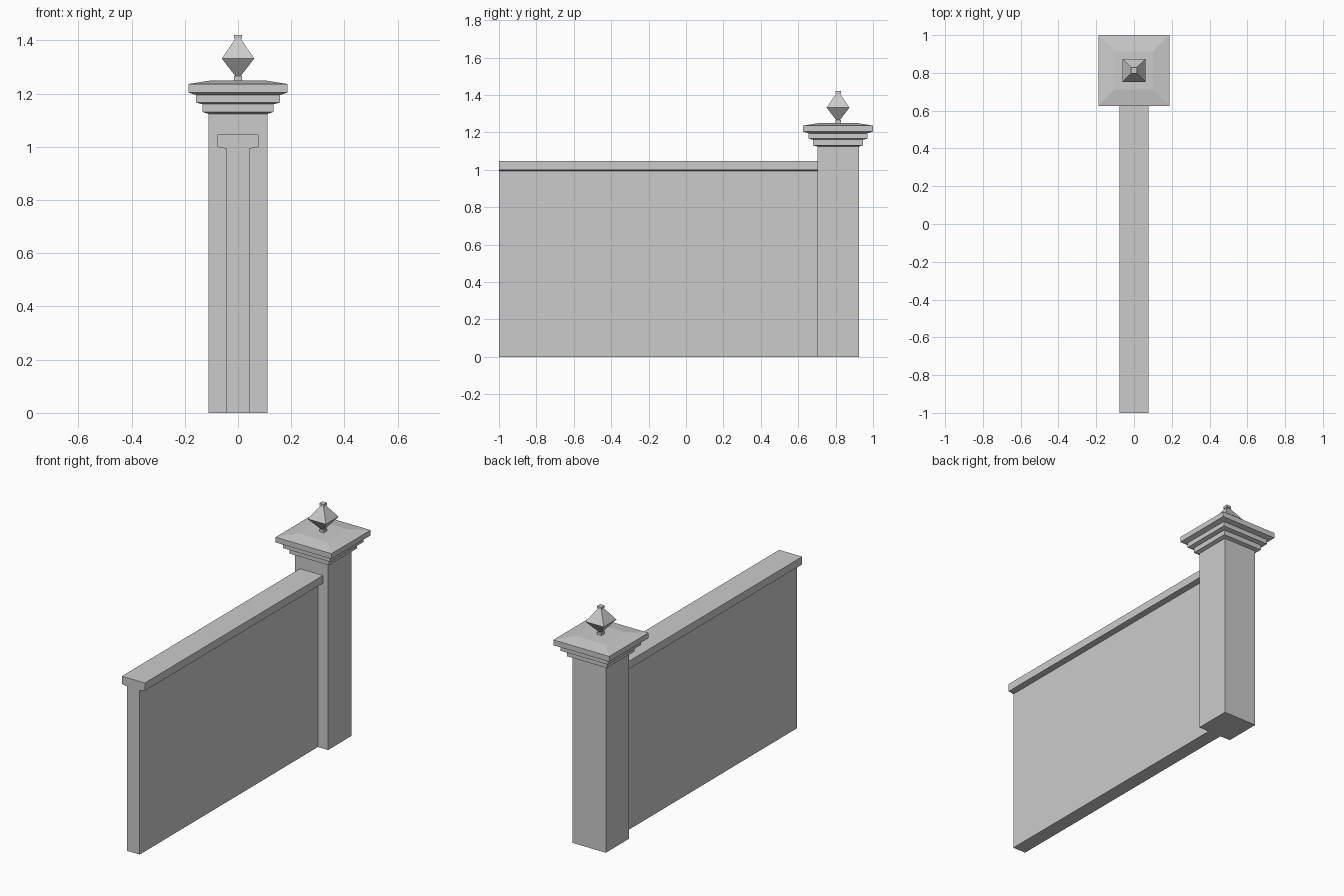
import bpy
import bmesh

cube = bpy.data.objects.get("Cube")
if cube:
    bpy.data.objects.remove(cube, do_unlink=True)

stone = bpy.data.materials.new("grey_stone")
stone.use_nodes = True
grey = (0.6, 0.6, 0.6, 1)
stone.diffuse_color = grey
stone.node_tree.nodes["Principled BSDF"].inputs["Base Color"].default_value = grey

PILLAR_Y = 0.813


def loft(name, rings):
    """Closed solid through rectangular rings (half_x, y_min, y_max, z)."""
    bm = bmesh.new()
    loops = [[bm.verts.new(p) for p in
              ((-h, a, z), (h, a, z), (h, b, z), (-h, b, z))]
             for h, a, b, z in rings]
    bm.faces.new(loops[0][::-1])
    bm.faces.new(loops[-1])
    for low, high in zip(loops, loops[1:]):
        for i in range(4):
            j = (i + 1) % 4
            bm.faces.new((low[i], low[j], high[j], high[i]))
    bmesh.ops.recalc_face_normals(bm, faces=bm.faces)
    mesh = bpy.data.meshes.new(name)
    bm.to_mesh(mesh)
    bm.free()
    mesh.materials.append(stone)
    obj = bpy.data.objects.new(name, mesh)
    bpy.context.collection.objects.link(obj)
    return obj


def square_loft(name, profile):
    """Square-section solid on the pillar axis from (half_width, z) points."""
    return loft(name, [(h, PILLAR_Y - h, PILLAR_Y + h, z) for h, z in profile])


# Wall panel and its overhanging coping
WALL_END = 0.705
loft("wall", [(0.043, -1, WALL_END, 0), (0.043, -1, WALL_END, 0.995)])
loft("wall_coping", [(0.043, -1, WALL_END, 0.993), (0.077, -1, WALL_END, 0.999),
                     (0.077, -1, WALL_END, 1.046)])

# Pillar with stepped cap
square_loft("pillar", [(0.111, 0), (0.111, 1.126)])
square_loft("pillar_cap", [
    (0.111, 1.124), (0.133, 1.131), (0.133, 1.161),
    (0.138, 1.161), (0.158, 1.167), (0.158, 1.195),
    (0.161, 1.196), (0.187, 1.204), (0.187, 1.236), (0.1, 1.25)])

# Diamond finial with stem and knob
square_loft("finial", [
    (0.015, 1.249), (0.015, 1.266), (0.01, 1.266), (0.061, 1.332),
    (0.01, 1.407), (0.015, 1.407), (0.015, 1.421)])
